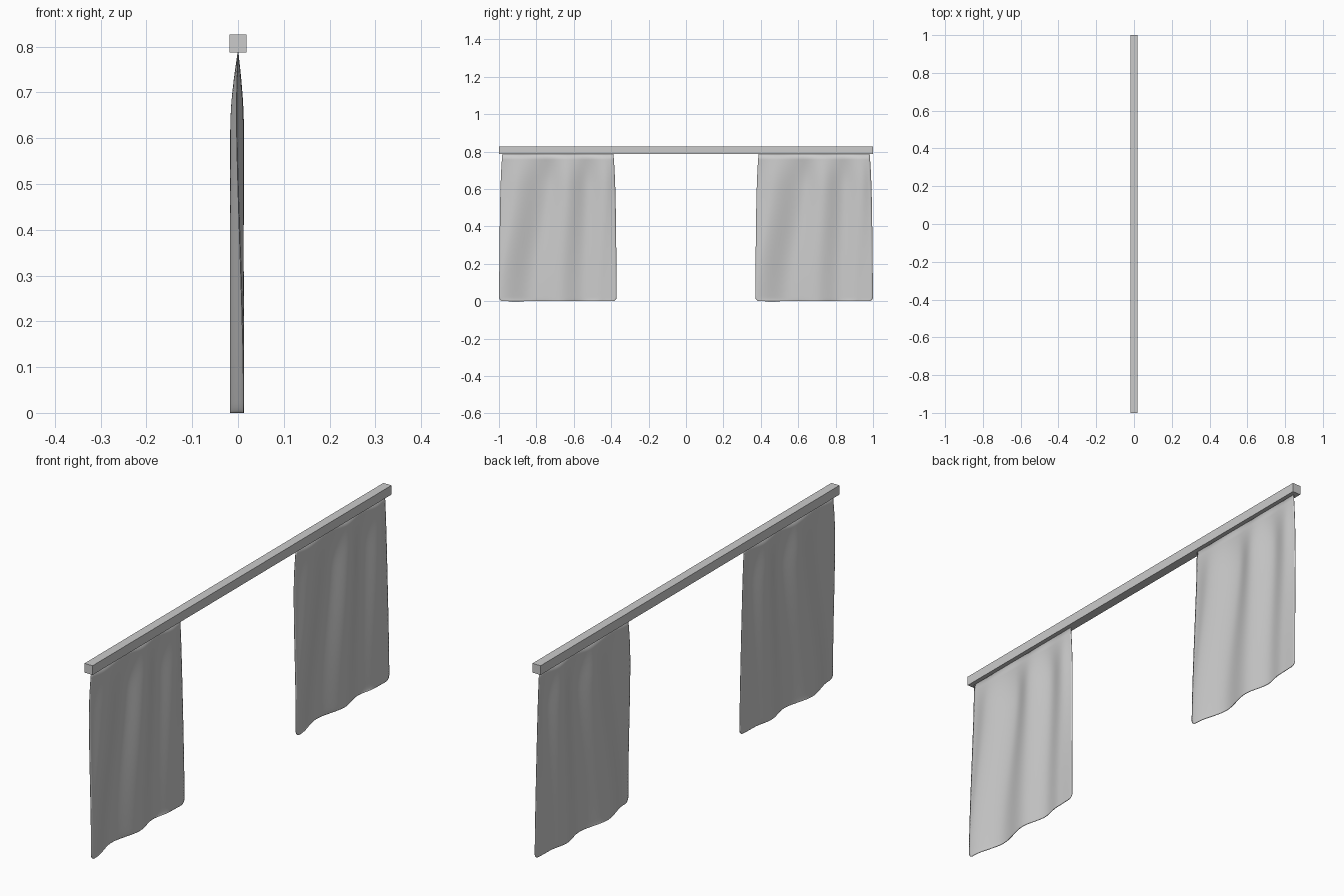
import bpy, bmesh, math

cube = bpy.data.objects.get("Cube")
if cube:
    bpy.data.objects.remove(cube, do_unlink=True)

grey = bpy.data.materials.new("light_grey")
grey.use_nodes = True
grey.diffuse_color = (0.6, 0.6, 0.6, 1)
grey.node_tree.nodes["Principled BSDF"].inputs["Base Color"].default_value = (0.6, 0.6, 0.6, 1)

ROD_BOTTOM, ROD_TOP, ROD_HALF = 0.787, 0.826, 0.019
WIDTH, CORNER = 0.63, 0.022
# Fold crests and valleys: (distance along the cloth, depth) at the hem and near the rod
HEM = [(0, .012), (.17, -.017), (.33, .011), (.45, -.009), (.55, .006), (.63, .008)]
HEAD = [(0, -.004), (.10, .011), (.26, -.016), (.37, .012), (.48, -.013), (.58, .009), (.63, .0)]


def ease(t):
    t = min(max(t, 0), 1)
    return t * t * (3 - 2 * t)


def fold(knots, u):
    for (a, xa), (b, xb) in zip(knots, knots[1:]):
        if u <= b:
            return xa + (xb - xa) * ease((u - a) / (b - a))
    return knots[-1][1]


def drifting_folds(u, z):
    # The folds lean sideways and settle as they fall
    t = ease(1 - z / 0.72)
    knots = [(a + (b - a) * t, xa + (xb - xa) * t)
             for (a, xa), (b, xb) in zip(HEAD, [HEM[0], (.01, .012)] + HEM[1:])]
    return fold(knots, u)


def finish(obj, bm):
    bm.to_mesh(obj.data)
    bm.free()
    obj.data.materials.append(grey)
    bpy.context.collection.objects.link(obj)
    bpy.ops.object.select_all(action='DESELECT')
    bpy.context.view_layer.objects.active = obj
    obj.select_set(True)


def curtain(name, start):
    cols, rows = 60, 40
    bm = bmesh.new()
    grid = []
    for j in range(rows + 1):
        v = (j / rows) ** 1.6                  # denser rows at the hem
        z = ROD_BOTTOM * v
        # cloth gathers toward the rod, hem corners are rounded
        inset = 0.008 * v + 0.010 * v ** 6
        if z < CORNER:
            inset += CORNER - math.sqrt(CORNER ** 2 - (CORNER - z) ** 2)
        depth = math.sin(math.pi / 2 * min((ROD_BOTTOM - z) / 0.17, 1))
        row = []
        for i in range(cols + 1):
            u = WIDTH * i / cols
            y = inset + (WIDTH - 2 * inset) * i / cols
            row.append(bm.verts.new((drifting_folds(u, z) * depth, start + y, z)))
        grid.append(row)
    for low, high in zip(grid, grid[1:]):
        for i in range(cols):
            bm.faces.new((low[i], low[i + 1], high[i + 1], high[i]))
    obj = bpy.data.objects.new(name, bpy.data.meshes.new(name))
    finish(obj, bm)
    bpy.ops.object.shade_smooth_by_angle(angle=math.radians(40))
    cloth = obj.modifiers.new("cloth_thickness", 'SOLIDIFY')
    cloth.thickness = 0.002
    cloth.offset = 0


# Square rod
bm = bmesh.new()
bmesh.ops.create_cube(bm, size=1)
bmesh.ops.scale(bm, vec=(2 * ROD_HALF, 2, ROD_TOP - ROD_BOTTOM), verts=bm.verts)
bmesh.ops.translate(bm, vec=(0, 0, (ROD_TOP + ROD_BOTTOM) / 2), verts=bm.verts)
finish(bpy.data.objects.new("curtain_rod", bpy.data.meshes.new("curtain_rod")), bm)

# Two matching hanging panels
curtain("front_curtain", -1)
curtain("back_curtain", 1 - WIDTH)
